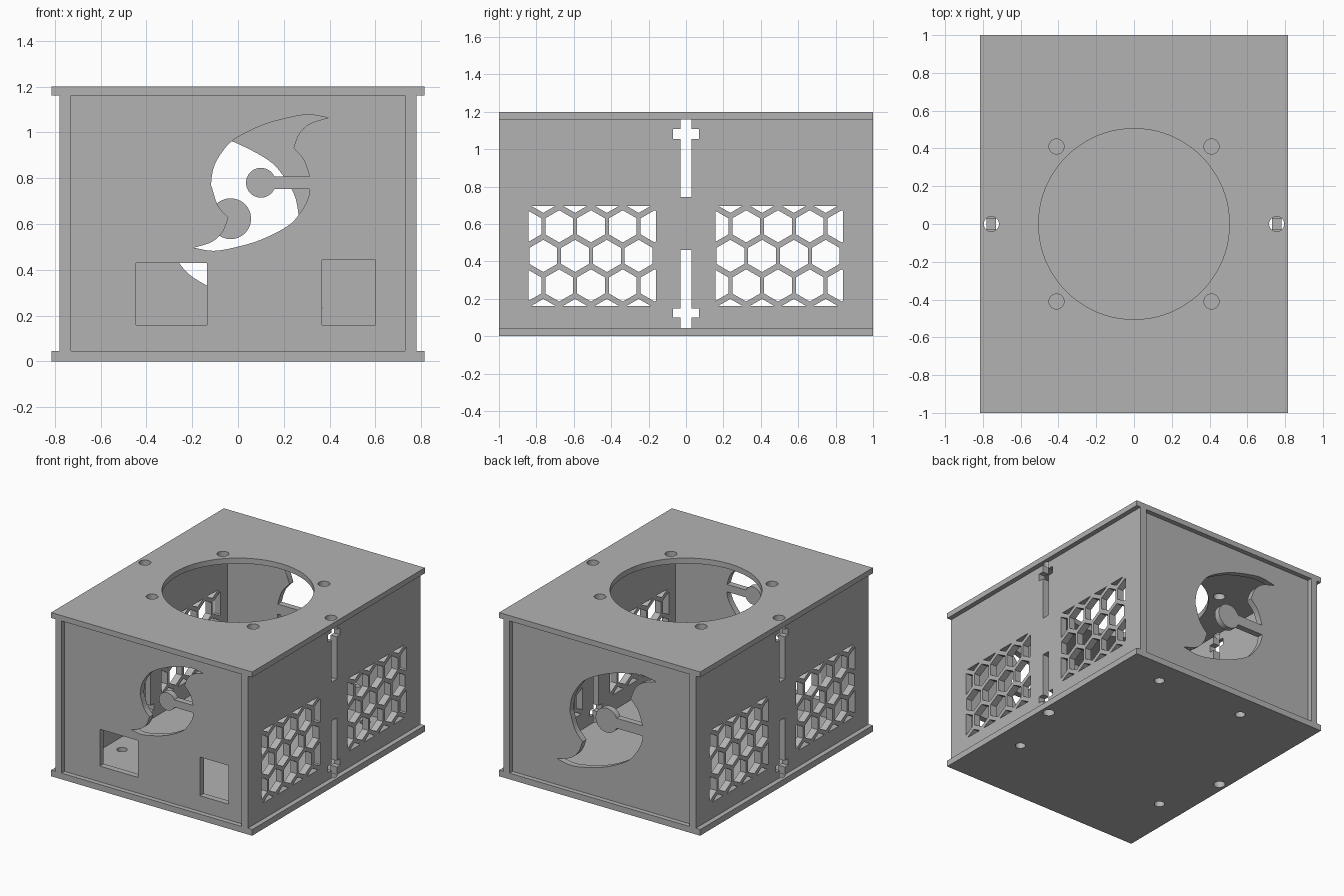
import bpy, bmesh
from math import sin, cos, pi, radians
from mathutils import Vector

cube = bpy.data.objects.get("Cube")
if cube:
    bpy.data.objects.remove(cube)

W, D, H = 0.815, 1.0, 1.2        # half width, half depth, height
T = 0.045                        # sheet thickness
WALL_IN, WALL_OUT = 0.73, 0.78   # side wall faces
FLOOR, CEIL = T, 1.16
RECESS = 0.035

grey = bpy.data.materials.new("sheet_grey")
grey.use_nodes = True
tone = (0.45, 0.45, 0.45, 1)
grey.diffuse_color = tone
grey.node_tree.nodes["Principled BSDF"].inputs["Base Color"].default_value = tone


def rect(u0, u1, v0, v1):
    return [(u0, v0), (u1, v0), (u1, v1), (u0, v1)]


def ring(u, v, r, n=32, start=0.0):
    return [(u + r * cos(start + 2 * pi * i / n), v + r * sin(start + 2 * pi * i / n))
            for i in range(n)]


def clip(poly, axis, limit, sign):
    """Keep the side of a convex polygon where sign * (limit - p[axis]) >= 0."""
    out = []
    for a, b in zip(poly, poly[1:] + poly[:1]):
        da, db = sign * (limit - a[axis]), sign * (limit - b[axis])
        if da >= 0:
            out.append(a)
        if da * db < 0:
            k = da / (da - db)
            out.append((a[0] + (b[0] - a[0]) * k, a[1] + (b[1] - a[1]) * k))
    return out


def smooth(points, steps=6):
    """Catmull-Rom path through open points."""
    p = [Vector(q) for q in points]
    p = [2 * p[0] - p[1]] + p + [2 * p[-1] - p[-2]]
    out = []
    for a, b, c, d in zip(p, p[1:], p[2:], p[3:]):
        for i in range(steps):
            t = i / steps
            out.append(0.5 * (2 * b + (c - a) * t + (2 * a - 5 * b + 4 * c - d) * t ** 2
                              + (3 * b - a - 3 * c + d) * t ** 3))
    return [tuple(q) for q in out] + [tuple(p[-2])]


def sheet(name, loops, low, high, place):
    """Extrude an outline with holes between two levels, then orient it."""
    curve = bpy.data.curves.new(name, "CURVE")
    curve.dimensions = "2D"
    curve.fill_mode = "BOTH"
    curve.extrude = (high - low) / 2
    for loop in loops:
        spline = curve.splines.new("POLY")
        spline.points.add(len(loop) - 1)
        for point, (u, v) in zip(spline.points, loop):
            point.co = (u, v, 0, 1)
        spline.use_cyclic_u = True
    temp = bpy.data.objects.new(name + "_outline", curve)
    bpy.context.scene.collection.objects.link(temp)
    graph = bpy.context.evaluated_depsgraph_get()
    mesh = bpy.data.meshes.new_from_object(temp.evaluated_get(graph))
    bpy.data.objects.remove(temp)
    bpy.data.curves.remove(curve)

    bm = bmesh.new()
    bm.from_mesh(mesh)
    bmesh.ops.remove_doubles(bm, verts=bm.verts, dist=0.0001)
    for v in bm.verts:
        v.co = place(v.co.x, v.co.y, v.co.z + (low + high) / 2)
    bmesh.ops.recalc_face_normals(bm, faces=bm.faces)
    bm.to_mesh(mesh)
    bm.free()
    mesh.name = name
    mesh.materials.clear()
    mesh.materials.append(grey)
    obj = bpy.data.objects.new(name, mesh)
    bpy.context.scene.collection.objects.link(obj)
    bpy.ops.object.select_all(action="DESELECT")
    obj.select_set(True)
    bpy.context.view_layer.objects.active = obj
    bpy.ops.object.shade_smooth_by_angle(angle=radians(25))
    return obj


def flat(u, v, w):
    return (u, v, w)


def facing_x(u, v, w):
    return (w, u, v)


def facing_y(u, v, w):
    return (u, w, v)


# Top plate with fan opening and screw holes
wall_screws = [ring(s * 0.755, 0, 0.04) for s in (-1, 1)]
fan_screws = [ring(a * 0.41, b * 0.41, 0.04) for a in (-1, 1) for b in (-1, 1)]
plate = rect(-W, W, -D, D)
sheet("top_plate", [plate, ring(0, 0, 0.505, 80)] + fan_screws + wall_screws, CEIL, H, flat)

# Bottom plate with board mounting holes
mounts = [(0.46, 0.815), (-0.255, 0.815), (0.615, -0.465), (-0.615, -0.465)]
sheet("bottom_plate", [plate] + [ring(x, y, 0.035) for x, y in mounts] + wall_screws,
      0, FLOOR, flat)


# Side walls: honeycomb vents and bolt slots open to the edges
def vent(u0, u1, v0, v1):
    pitch, rise, mid = 0.17, 0.158, (v0 + v1) / 2
    cells = []
    for row in range(-2, 3):
        for col in range(-1, 6):
            u = u0 + pitch * (col + (0.5 if row % 2 else 0)) - pitch / 2 + 0.08 + pitch / 2
            cell = ring(u, mid + row * rise, 0.086, 6, pi / 6)
            for axis, limit, sign in ((0, u0, -1), (0, u1, 1), (1, v0, -1), (1, v1, 1)):
                cell = clip(cell, axis, limit, sign)
            if len(cell) > 2 and max(p[0] for p in cell) - min(p[0] for p in cell) > 0.01:
                cells.append(cell)
    return cells


def bolt_slot(edge, cross_a, cross_b, end):
    half = [(0.03, edge), (0.03, cross_a), (0.07, cross_a),
            (0.07, cross_b), (0.03, cross_b), (0.03, end)]
    return half + [(-u, v) for u, v in reversed(half)]


wall = ([(-D, FLOOR)] + [(-u, v) for u, v in bolt_slot(FLOOR, 0.1, 0.147, 0.46)]
        + [(D, FLOOR), (D, CEIL)] + bolt_slot(CEIL, 1.108, 1.055, 0.745) + [(-D, CEIL)])
vents = vent(-0.843, -0.16, 0.162, 0.697) + vent(0.157, 0.84, 0.162, 0.697)
for name, side in (("left_wall", 1), ("right_wall", -1)):
    low, high = sorted((side * WALL_IN, side * WALL_OUT))
    sheet(name, [wall] + vents, low, high, facing_x)


# Swirl cutout: two curved blades around a hub held by one bar
def swirl(cx, cz, size, flip):
    outer = [(0.293, 0.284), (0.205, 0.297), (0.105, 0.28), (-0.004, 0.247), (-0.118, 0.188),
             (-0.17, 0.133), (-0.205, 0.07), (-0.217, 0.0)]
    inner = [(-0.212, -0.027), (-0.187, -0.1), (-0.142, -0.153), (-0.167, -0.214),
             (-0.214, -0.258), (-0.293, -0.284)]
    blade = smooth(outer + inner[:3])[:-1] + smooth(inner[2:])
    turned = [(-u, -v) for u, v in blade]
    bar = 0.027
    # right edge is split where the bar joins it
    upper = [p for p in turned if p[1] > bar and p[0] > 0 and turned.index(p) > len(outer)]
    lower = [p for p in turned if p[1] < -bar]
    hub = [(0.065 * cos(a), 0.065 * sin(a))
           for a in (-0.428 - (2 * pi - 0.856) * i / 40 for i in range(41))]
    path = ([(0.212, bar)] + upper[:-1] + blade + lower[1:] + [(0.212, -bar)] + hub)
    clean = []
    for p in path:
        if not clean or (Vector(p) - Vector(clean[-1])).length > 0.002:
            clean.append(p)
    return [(cx + flip * size * u, cz + size * v) for u, v in clean]


# Front and back panels, recessed between the walls
panel = rect(-WALL_IN, WALL_IN, FLOOR, CEIL)
ports = [rect(-0.445, -0.135, 0.16, 0.43), rect(0.367, 0.6, 0.16, 0.443)]
sheet("front_panel", [panel, swirl(0.1, 0.78, 1.0, 1)] + ports,
      -D + RECESS, -D + RECESS + T, facing_y)
sheet("back_panel", [panel, swirl(-0.032, 0.623, 1.37, -1)],
      D - RECESS - T, D - RECESS, facing_y)
